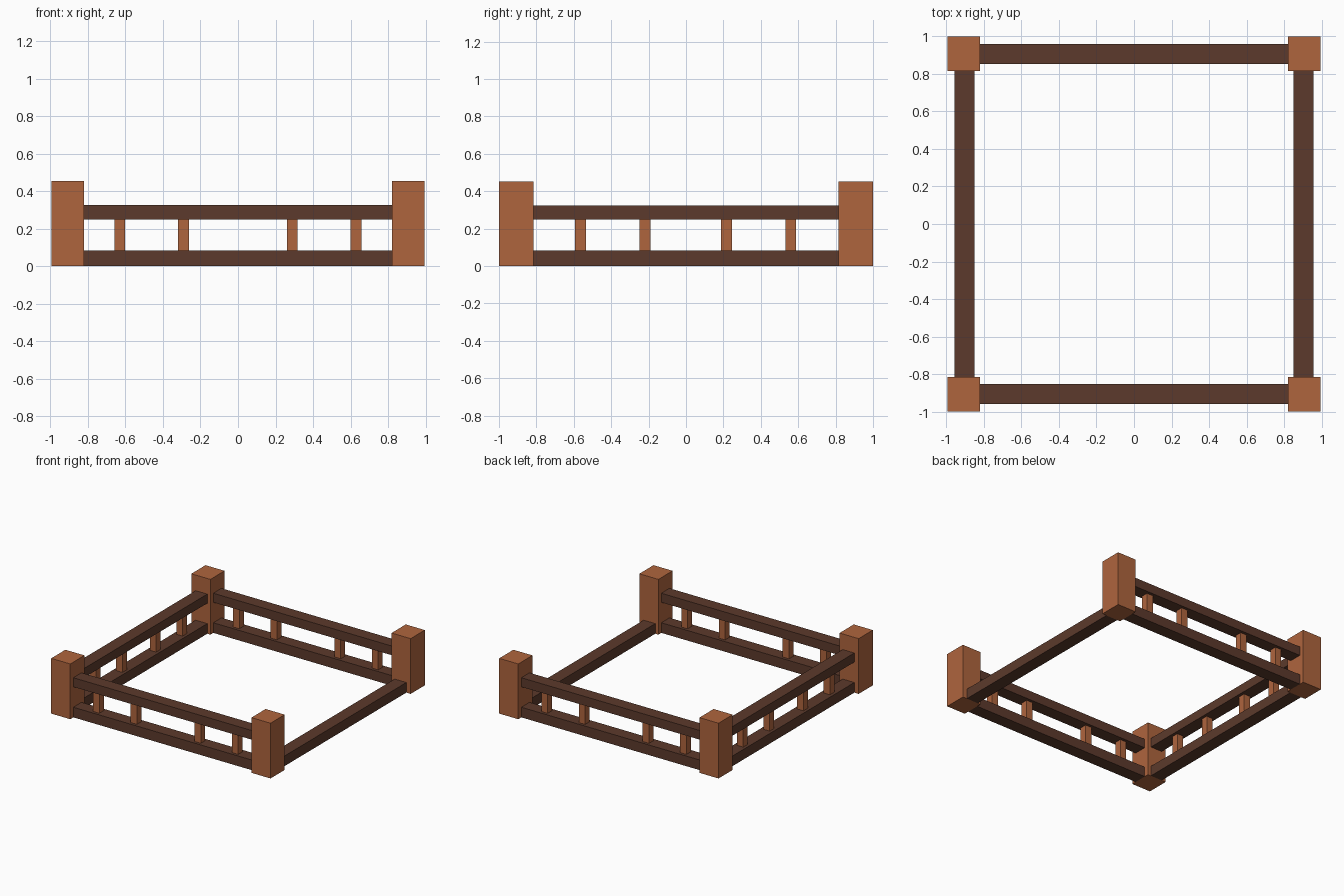
import bpy

if "Cube" in bpy.data.objects:
    bpy.data.objects.remove(bpy.data.objects["Cube"])

def material(name, color):
    m = bpy.data.materials.new(name)
    m.diffuse_color = (*color, 1)
    m.use_nodes = True
    m.node_tree.nodes["Principled BSDF"].inputs["Base Color"].default_value = m.diffuse_color
    return m

POST_WOOD = material("light_wood", (0.43, 0.13, 0.048))
RAIL_WOOD = material("dark_wood", (0.107, 0.042, 0.025))

def box(name, center, size, mat):
    bpy.ops.mesh.primitive_cube_add(size=1, location=center)
    o = bpy.context.object
    o.name = name
    o.scale = size
    bpy.ops.object.transform_apply(location=False, rotation=False, scale=True)
    o.data.materials.append(mat)

X, Y = 0.995, 1.0             # outer half extents
IX, IY = 0.822, 0.816         # inner faces of the posts
RX, RY = 0.903, 0.907         # rail centre lines
DEPTH, LOW, MID, TOP, POST = 0.106, 0.083, 0.25, 0.325, 0.453

# corner posts
for sx, nx in ((-1, "left"), (1, "right")):
    for sy, ny in ((-1, "front"), (1, "back")):
        box(f"{ny}_{nx}_post", (sx * (X + IX) / 2, sy * (Y + IY) / 2, POST / 2),
            (X - IX, Y - IY, POST), POST_WOOD)

# railing sides; the right side is open, with a bottom rail only
def side(name, axis, sign, closed=True):
    def place(along, z):
        return (along, sign * RY, z) if axis == "x" else (sign * RX, along, z)

    def dims(length, height):
        return (length, DEPTH, height) if axis == "x" else (DEPTH, length, height)

    length = 2 * (IX if axis == "x" else IY)
    box(f"{name}_bottom_rail", place(0, LOW / 2), dims(length, LOW), RAIL_WOOD)
    if not closed:
        return
    box(f"{name}_top_rail", place(0, (MID + TOP) / 2), dims(length, TOP - MID), RAIL_WOOD)
    spots = (-0.631, -0.291, 0.289, 0.629) if axis == "x" else (-0.564, -0.22, 0.216, 0.56)
    for i, p in enumerate(spots):
        box(f"{name}_baluster_{i + 1}", place(p, (LOW + MID) / 2),
            (0.057, 0.058, MID - LOW), POST_WOOD)

side("front", "x", -1)
side("back", "x", 1)
side("left", "y", -1)
side("right", "y", 1, closed=False)
